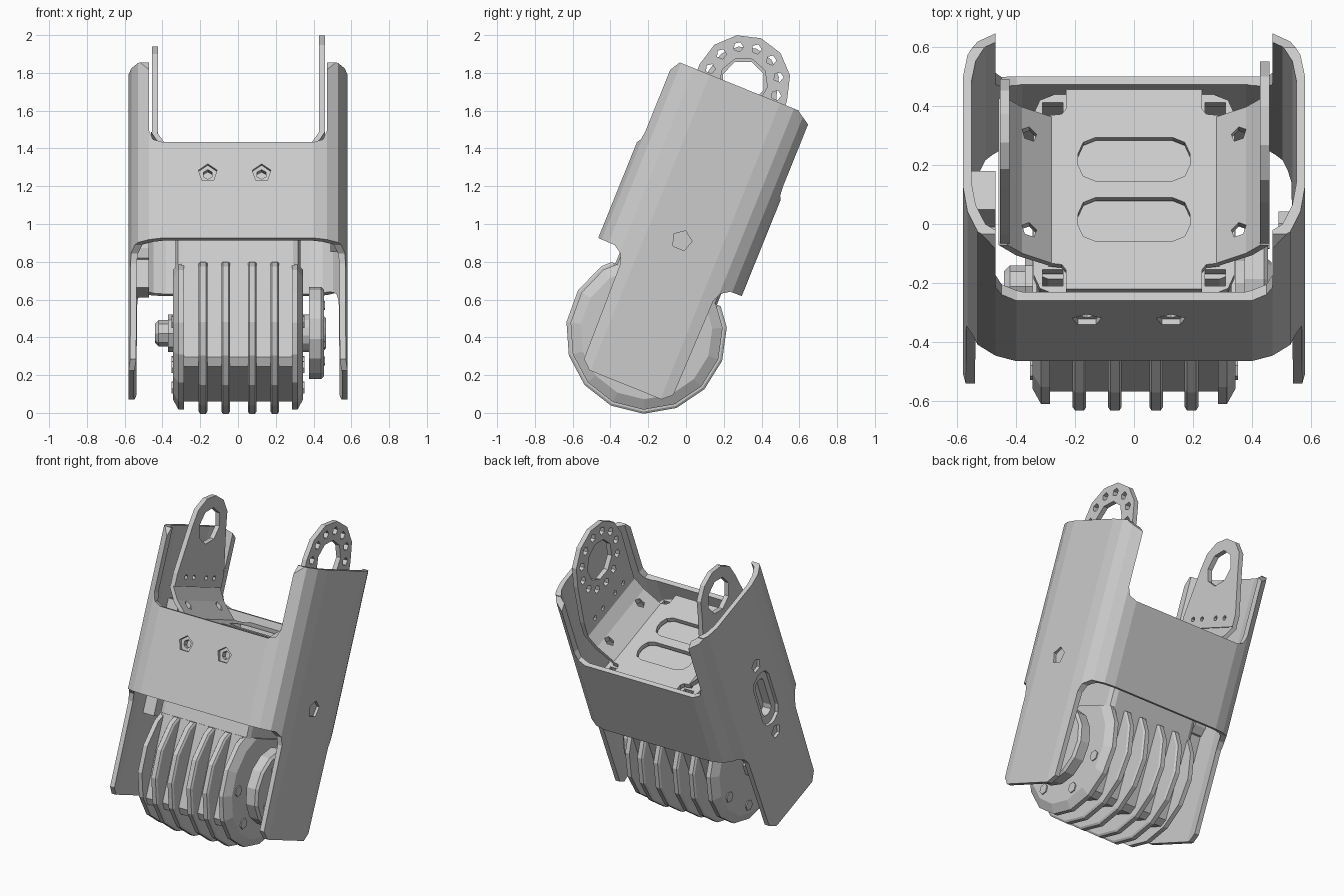
import bpy, bmesh, math
from mathutils import Matrix

if "Cube" in bpy.data.objects:
    bpy.data.objects.remove(bpy.data.objects["Cube"])

# The whole limb is built upright around the motor axis, then leaned back
LEAN = Matrix.Translation((0, -0.21, 0.422)) @ Matrix.Rotation(math.radians(-22), 4, 'X')

grey = bpy.data.materials.new("light_grey")
grey.diffuse_color = (0.6, 0.6, 0.6, 1)
grey.use_nodes = True
grey.node_tree.nodes["Principled BSDF"].inputs["Base Color"].default_value = grey.diffuse_color


def finish(name, bm):
    bmesh.ops.recalc_face_normals(bm, faces=bm.faces)
    me = bpy.data.meshes.new(name)
    bm.to_mesh(me)
    bm.free()
    me.materials.append(grey)
    ob = bpy.data.objects.new(name, me)
    bpy.context.collection.objects.link(ob)
    ob.matrix_world = LEAN
    return ob


def prisms(name, items):
    """items: (outline, axis, low, high); each outline is extruded along its axis"""
    bm = bmesh.new()
    for pts, axis, lo, hi in items:
        place = {'x': lambda p, t: (t, p[0], p[1]),
                 'y': lambda p, t: (p[0], t, p[1]),
                 'z': lambda p, t: (p[0], p[1], t)}[axis]
        a = [bm.verts.new(place(p, lo)) for p in pts]
        b = [bm.verts.new(place(p, hi)) for p in pts]
        bm.faces.new(a)
        bm.faces.new(b)
        for i in range(len(pts)):
            j = (i + 1) % len(pts)
            bm.faces.new((a[i], a[j], b[j], b[i]))
    return finish(name, bm)


def lathe(name, profile, n):
    """profile of (x, radius) turned about the motor axis"""
    bm = bmesh.new()
    rings = []
    for x, r in profile:
        rings.append([bm.verts.new((x, y, z)) for y, z in ngon(0, 0, r, n, math.radians(112))])
    for a, b in zip(rings, rings[1:]):
        for i in range(n):
            j = (i + 1) % n
            bm.faces.new((a[i], a[j], b[j], b[i]))
    bm.faces.new(rings[0])
    bm.faces.new(rings[-1])
    return finish(name, bm)


def ngon(cx, cy, r, n, turn=0.0):
    return [(cx + r * math.sin(turn + 2 * math.pi * i / n),
             cy + r * math.cos(turn + 2 * math.pi * i / n)) for i in range(n)]


def rect(cx, cy, hx, hy, c=0.0):
    """rectangle outline with optional cut corners"""
    if not c:
        return [(cx - hx, cy - hy), (cx + hx, cy - hy), (cx + hx, cy + hy), (cx - hx, cy + hy)]
    k = c * 0.3
    q = [(hx, hy - c), (hx - k, hy - k), (hx - c, hy)]
    pts = q + [(-x, y) for x, y in reversed(q)]
    pts += [(-x, -y) for x, y in q] + [(x, -y) for x, y in reversed(q)]
    return [(cx + x, cy + y) for x, y in pts]


def cut(ob, items):
    tool = prisms("cutter", items)
    m = ob.modifiers.new("cut", 'BOOLEAN')
    m.operation, m.solver, m.object = 'DIFFERENCE', 'EXACT', tool
    bpy.context.view_layer.objects.active = ob
    bpy.ops.object.modifier_apply(modifier="cut")
    bpy.data.objects.remove(tool)


# Outer shell: rounded tube, open at both ends
half = [(0.40, -0.425), (0.47, -0.405), (0.53, -0.365), (0.565, -0.29), (0.58, -0.20),
        (0.58, 0.20), (0.565, 0.28), (0.53, 0.34), (0.47, 0.38), (0.40, 0.395)]
section = half + [(-x, v) for x, v in reversed(half)]
inner = [(x * 0.95, v * 0.925) for x, v in section]
shell = prisms("outer_shell", [(section, 'z', -0.295, 1.395)])
cut(shell, [(inner, 'z', -0.5, 1.6)])
# upper windows front and back
cut(shell, [([(-0.47, 1.6), (-0.47, 0.99), (-0.45, 0.94), (-0.40, 0.92),
              (0.40, 0.92), (0.45, 0.94), (0.47, 0.99), (0.47, 1.6)], 'y', -1, 1)])
# lower arches leaving two narrow cheek plates
arch = [(0.6, 0.375), (0.33, 0.37), (0.285, 0.34), (0.265, 0.29), (0.255, -0.25),
        (0.20, -0.30), (0.20, -0.5), (0.6, -0.5)]
cut(shell, [([(s * v, w) for v, w in arch], 'x', -1, 1) for s in (-1, 1)])
# clipped top corners
cut(shell, [([(0.5, 1.25), (0.5, 1.5), (0.29, 1.5), (0.31, 1.39), (0.38, 1.345)], 'x', -1, 1),
            ([(-0.5, 1.28), (-0.405, 1.34), (-0.37, 1.40), (-0.37, 1.5), (-0.5, 1.5)], 'x', -1, 1)])
# screw holes and side port
PORT_V, SCREW_W = -0.03, (0.30, 0.86)
cut(shell, [(ngon(x, 0.743, 0.052, 5), 'y', -0.6, -0.3) for x in (-0.16, 0.125)]
    + [(ngon(-0.01, 0.525, 0.055, 5), 'x', 0.5, 0.7)]
    + [(ngon(PORT_V, w, 0.045, 5), 'x', -0.7, -0.5) for w in SCREW_W]
    + [(rect(PORT_V, 0.58, 0.085, 0.20, 0.07), 'x', -0.7, -0.5)])

# Screws and port behind the shell holes
screws = prisms("front_screws", [(ngon(x, 0.743, 0.065, 6), 'y', -0.405, -0.35)
                                 for x in (-0.16, 0.125)])
cut(screws, [(ngon(x, 0.743, 0.027, 6), 'y', -0.5, -0.37) for x in (-0.16, 0.125)])
prisms("side_screws", [(ngon(-0.01, 0.525, 0.065, 6), 'x', 0.49, 0.562)]
       + [(rect(PORT_V, w, 0.07, 0.08), 'x', -0.56, -0.47) for w in SCREW_W])
port = prisms("side_port", [(rect(PORT_V, 0.58, 0.10, 0.215, 0.07), 'x', -0.558, -0.47)])
cut(port, [(rect(PORT_V, 0.58, 0.045, 0.14, 0.035), 'x', -0.7, -0.50)])

# Motor: square block inside round cooling fins, all cut flat at the gearbox
block = [(-0.295, 0.28), (-0.285, -0.25), (-0.25, -0.29), (0.25, -0.29), (0.285, -0.25), (0.295, 0.28)]
prisms("motor_block", [(block, 'x', -0.30, 0.30)])
top_cut = [(rect(0, 1.0, 1, 0.72), 'x', -1, 1)]
for i, x in enumerate((-0.185, -0.065, 0.075, 0.195)):
    fin = lathe("cooling_fin_%d" % i, [(x - 0.023, 0.415), (x - 0.015, 0.427),
                                       (x + 0.015, 0.427), (x + 0.023, 0.415)], 15)
    cut(fin, top_cut)
for name, s in (("left_end_cap", -1), ("right_end_cap", 1)):
    cap = lathe(name, [(s * 0.285, 0.405), (s * 0.315, 0.405), (s * 0.345, 0.35)], 15)
    cut(cap, top_cut)
prisms("cap_screws", [(ngon(0.29 * math.sin(a), 0.29 * math.cos(a), 0.035, 6), 'x', lo, hi)
                      for a in (math.radians(d) for d in (100, 150, 210, 260))
                      for lo, hi in ((-0.352, -0.33), (0.33, 0.352))])

# Output disc on one side, axle bolt on the other
lathe("output_disc", [(0.34, 0.10), (0.375, 0.10), (0.375, 0.245), (0.44, 0.245),
                      (0.455, 0.23), (0.455, 0.09), (0.467, 0.08)], 14)
prisms("disc_pins", [(ngon(y, z, 0.025, 5), 'x', 0.44, 0.46)
                     for y, z in ngon(0, 0, 0.16, 4, 0.78)])
lathe("axle_bolt", [(-0.33, 0.10), (-0.37, 0.10), (-0.37, 0.07), (-0.42, 0.07), (-0.44, 0.05)], 8)

# Gearbox between motor and bracket
prisms("gearbox", [(rect(0, 0, 0.33, 0.29, 0.04), 'z', 0.27, 0.78)])
mount = prisms("mount_plate", [(rect(0, 0, 0.34, 0.365, 0.07), 'z', 0.79, 0.83)])
cut(mount, [(rect(s * 0.275, t * 0.305, 0.035, 0.03), 'z', 0.7, 0.9)
            for s in (-1, 1) for t in (-1, 1)])

# Slotted bracket plate with folded flaps
quarter = [(0.29, 0.27), (0.245, 0.275), (0.23, 0.295), (0.23, 0.365)]
plus = quarter + [(-x, v) for x, v in reversed(quarter)]
plus += [(-x, -v) for x, v in quarter] + [(x, -v) for x, v in reversed(quarter)]
plate = prisms("bracket_plate", [(plus, 'z', 0.845, 0.875)])
cut(plate, [(rect(0, v, 0.19, 0.08, 0.06), 'z', 0.7, 1) for v in (-0.11, 0.11)])
flaps = prisms("bracket_flaps", [([(s * x, w) for x, w in (
    (0.28, 0.845), (0.28, 0.875), (0.38, 0.965), (0.43, 1.04), (0.46, 1.04), (0.40, 0.945))],
    'y', -0.27, 0.265) for s in (-1, 1)])
cut(flaps, [(ngon(s * 0.355, v, 0.026, 5), 'z', 0.7, 1.2) for s in (-1, 1) for v in (-0.175, 0.175)])


# Upright ears with eye holes
EAR_V = -0.022


def ear_outline(r, base, shoulder):
    arc = [(EAR_V + r * math.cos(math.radians(a)), 1.425 + r * math.sin(math.radians(a)))
           for a in range(0, 181, 30)]
    return [(-base, shoulder), (-base, 1.04), (base, 1.04), (base, shoulder)] + arc


small_holes = (-0.16, -0.07, 0.07, 0.16)
ear = prisms("right_ear", [(ear_outline(0.25, 0.265, 1.15), 'x', 0.428, 0.46)])
cut(ear, [(ngon(EAR_V, 1.425, 0.13, 9), 'x', 0, 1)]
    + [(ngon(v, w, 0.027, 5), 'x', 0, 1) for v, w in ngon(EAR_V, 1.425, 0.188, 12)]
    + [(ngon(v, 1.10, 0.017, 5), 'x', 0, 1) for v in small_holes])
ear = prisms("left_ear", [(ear_outline(0.19, 0.265, 1.12), 'x', -0.455, -0.423)])
cut(ear, [(ngon(EAR_V, 1.425, 0.115, 8), 'x', -1, 0)]
    + [(ngon(v, 1.10, 0.017, 5), 'x', -1, 0) for v in small_holes])
